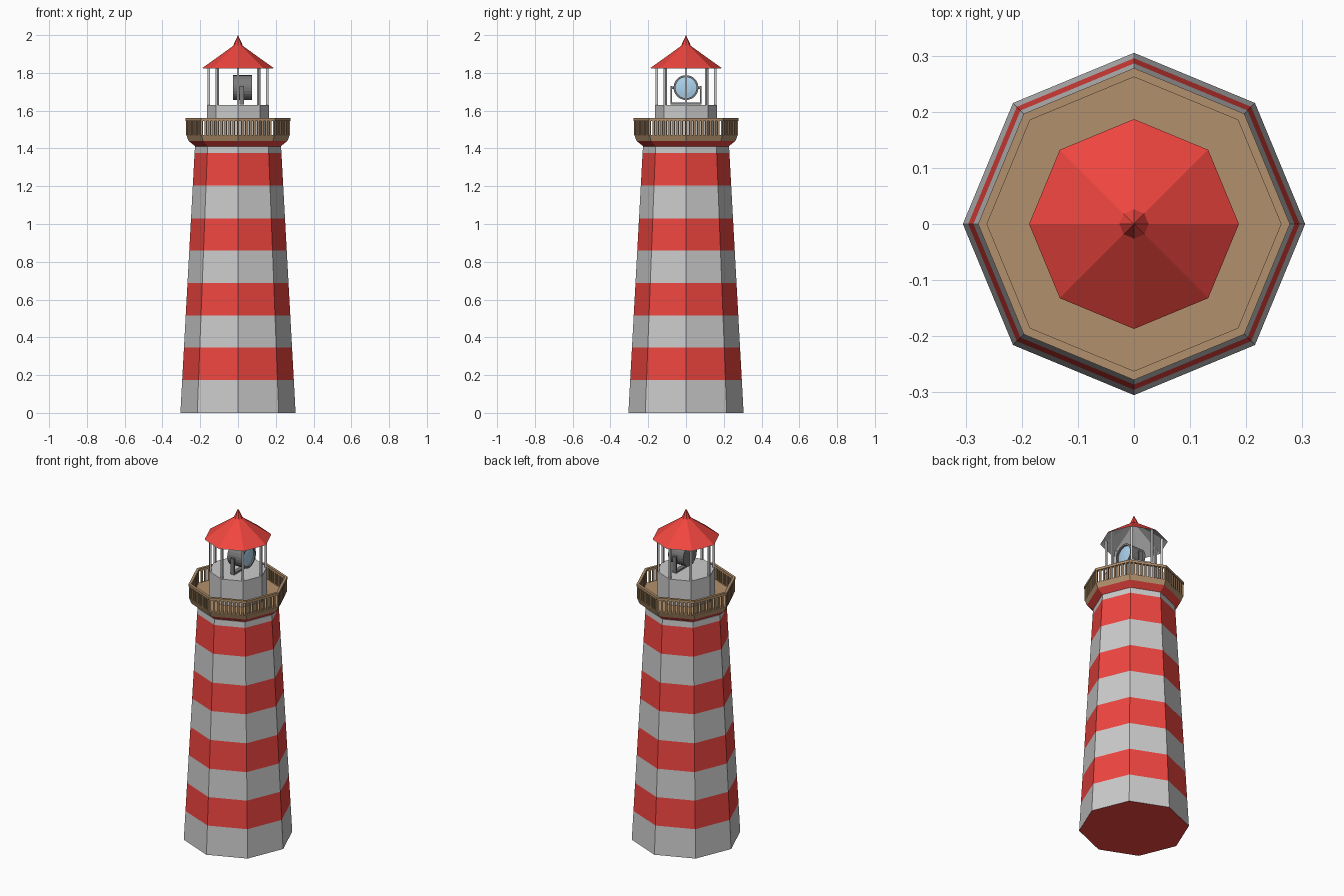
import bpy, bmesh, math
from mathutils import Vector, Matrix

if "Cube" in bpy.data.objects:
    bpy.data.objects.remove(bpy.data.objects["Cube"])


def mat(name, r, g, b):
    m = bpy.data.materials.new(name)
    m.diffuse_color = (r, g, b, 1)
    m.use_nodes = True
    m.node_tree.nodes["Principled BSDF"].inputs["Base Color"].default_value = m.diffuse_color
    return m


RED = mat("red", 0.87, 0.06, 0.05)
PALE = mat("pale_grey", 0.78, 0.78, 0.78)
WOOD = mat("wood", 0.45, 0.28, 0.15)
BLACK = mat("dark_metal", 0.2, 0.2, 0.2)
GLASS = mat("lens_blue", 0.42, 0.66, 0.86)


def finish(bm, name, mats):
    me = bpy.data.meshes.new(name)
    bm.to_mesh(me)
    bm.free()
    for m in mats:
        me.materials.append(m)
    ob = bpy.data.objects.new(name, me)
    bpy.context.collection.objects.link(ob)
    return ob


def corner(r, z, k, n=8):
    a = 2 * math.pi * k / n
    return Vector((r * math.cos(a), r * math.sin(a), z))


def lathe(name, profile, mats, slots=None, bottom=None, top=None, closed=False, n=8, matrix=None):
    """Sweep an (r, z) profile round z with n sides; slots gives a material per band."""
    bm = bmesh.new()
    rings = []
    for r, z in profile:
        if r == 0:
            rings.append([bm.verts.new((0, 0, z))] * n)
        else:
            rings.append([bm.verts.new(corner(r, z, k, n)) for k in range(n)])
    pairs = list(zip(rings, rings[1:]))
    if closed:
        pairs.append((rings[-1], rings[0]))
    for i, (a, b) in enumerate(pairs):
        for k in range(n):
            j = (k + 1) % n
            f = bm.faces.new(list(dict.fromkeys((a[k], a[j], b[j], b[k]))))
            f.material_index = slots[i] if slots else 0
    if bottom is not None:
        bm.faces.new(rings[0][::-1]).material_index = bottom
    if top is not None:
        bm.faces.new(rings[-1]).material_index = top
    if matrix:
        bm.transform(matrix)
    return finish(bm, name, mats)


def add_box(bm, centre, size, angle=0):
    m = Matrix.Translation(centre) @ Matrix.Rotation(angle, 4, 'Z') @ Matrix.Diagonal((*size, 1))
    bmesh.ops.create_cube(bm, size=1, matrix=m)


# Tapered tower with eight alternating stripes and a pale collar
levels = [0, .175, .345, .515, .687, .86, 1.03, 1.203, 1.375, 1.41]
tower = [(0.305 - 0.077 * z / 1.41, z) for z in levels]
lathe("tower", tower, [PALE, RED], [i % 2 for i in range(9)], bottom=1, top=0)

# Flared red bracket under the gallery, and wooden deck
lathe("gallery_flare", [(0.225, 1.41), (0.262, 1.44)], [RED], bottom=0)
lathe("gallery_deck", [(0.262, 1.44), (0.274, 1.472)], [WOOD], bottom=0, top=0)

# Handrail ring
lathe("handrail", [(0.262, 1.545), (0.278, 1.545), (0.278, 1.56), (0.262, 1.56)],
      [WOOD], closed=True)

# Balusters along each of the eight sides
bm = bmesh.new()
PER_SIDE = 9
for k in range(8):
    a, b = corner(0.27, 1.508, k), corner(0.27, 1.508, k + 1)
    for i in range(PER_SIDE):
        add_box(bm, a.lerp(b, i / PER_SIDE), (0.008, 0.011, 0.076),
                math.radians(45 * k + 22.5))
finish(bm, "balusters", [WOOD])

# Lantern room base
lathe("lantern_base", [(0.163, 1.472), (0.163, 1.63)], [PALE], top=0)

# Slim posts carrying the roof
bm = bmesh.new()
for k in range(8):
    add_box(bm, corner(0.155, 1.735, k), (0.012, 0.012, 0.212), math.radians(45 * k))
finish(bm, "lantern_posts", [PALE])

# Roof with pointed finial and pale lining
lathe("roof", [(0.187, 1.827), (0.021, 1.946), (0.026, 1.944), (0, 2.0)], [RED])
lathe("roof_lining", [(0, 1.953), (0.187, 1.824)], [PALE])

# Lamp: dark drum facing +x with recessed blue lens
to_x = Matrix.Translation((0, 0, 1.722)) @ Matrix.Rotation(math.pi / 2, 4, 'Y')
drum = lathe("lamp_drum", [(0.066, -0.027), (0.066, 0.075), (0.056, 0.075), (0.056, 0.066)],
             [BLACK], bottom=0, n=24, matrix=to_x)
lathe("lamp_lens", [(0.056, 0.066), (0.03, 0.071), (0, 0.073)], [GLASS], n=24, matrix=to_x)

# U-shaped lamp bracket with side pivots
bm = bmesh.new()
add_box(bm, (0.02, 0, 1.637), (0.024, 0.166, 0.01))
for s in (-1, 1):
    add_box(bm, (0.02, s * 0.079, 1.682), (0.024, 0.008, 0.095))
    add_box(bm, (0.02, s * 0.07, 1.722), (0.012, 0.018, 0.012))
finish(bm, "lamp_bracket", [BLACK])
